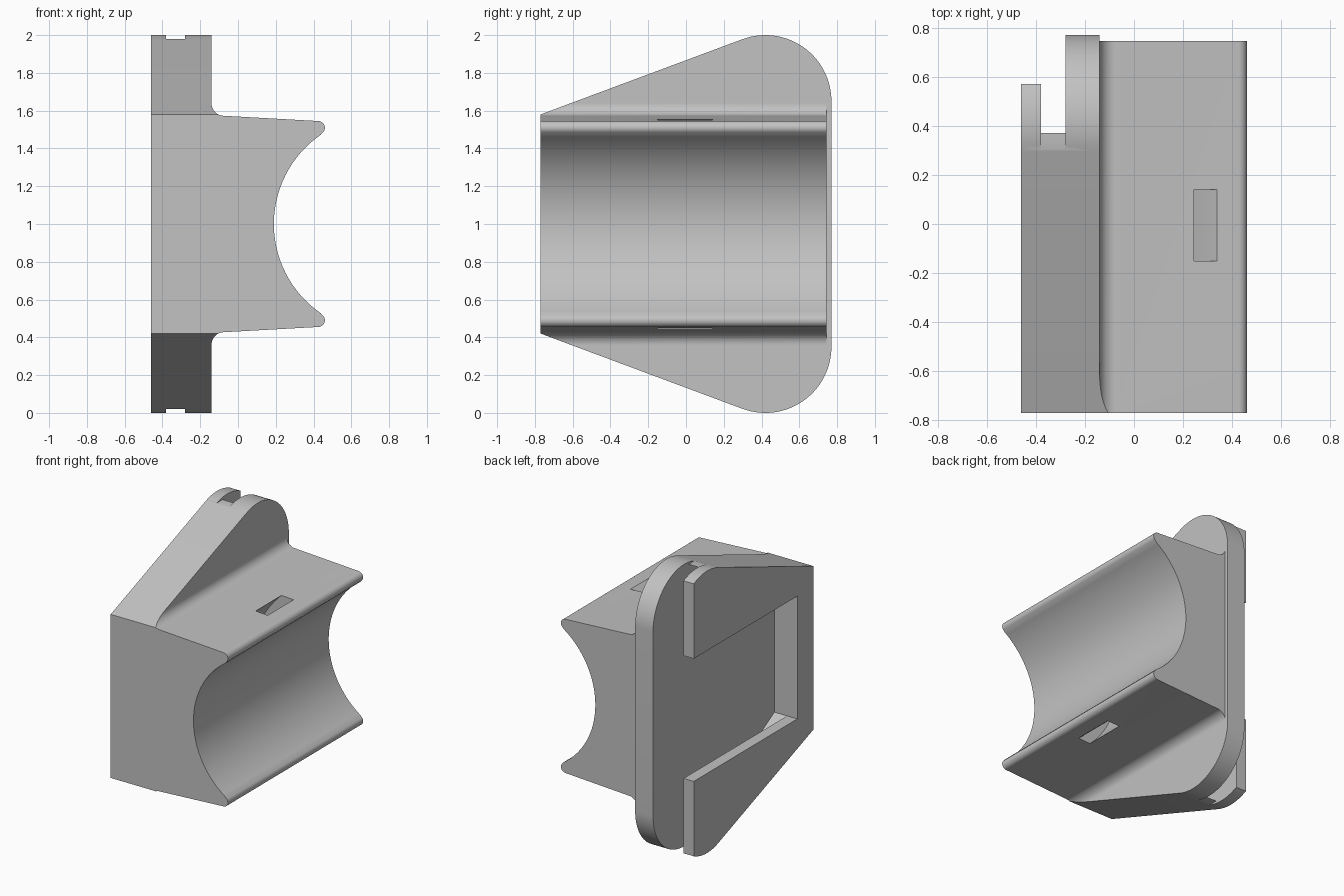
import bpy, bmesh
from math import sin, cos, radians, atan2, pi
from mathutils import Vector

cube = bpy.data.objects.get("Cube")
if cube:
    bpy.data.objects.remove(cube)

grey = bpy.data.materials.new("plain_grey")
grey.use_nodes = True
grey.diffuse_color = (0.54, 0.54, 0.54, 1)
grey.node_tree.nodes["Principled BSDF"].inputs["Base Color"].default_value = (0.54, 0.54, 0.54, 1)


def prism(name, profile, axis, lo, hi):
    """Extrude a 2D profile: (y, z) along x, or (x, z) along y."""
    def place(p, d):
        return (d, p[0], p[1]) if axis == 'x' else (p[0], d, p[1])
    bm = bmesh.new()
    face = bm.faces.new([bm.verts.new(place(p, lo)) for p in profile])
    ext = bmesh.ops.extrude_face_region(bm, geom=[face])
    shift = Vector(place((0, 0), hi - lo))
    bmesh.ops.translate(bm, vec=shift,
                        verts=[v for v in ext["geom"] if isinstance(v, bmesh.types.BMVert)])
    bmesh.ops.recalc_face_normals(bm, faces=bm.faces)
    mesh = bpy.data.meshes.new(name)
    bm.to_mesh(mesh)
    bm.free()
    mesh.materials.append(grey)
    ob = bpy.data.objects.new(name, mesh)
    bpy.context.collection.objects.link(ob)
    return ob


def arc(cx, cz, r, a, b, n=16):
    angles = [radians(a + (b - a) * i / n) for i in range(n + 1)]
    return [(cx + r * cos(t), cz + r * sin(t)) for t in angles]


def mirrored(half):
    """Complete a profile whose upper half is given, mirrored about z = 1."""
    return half + [(p, 2 - z) for p, z in reversed(half)]


def activate(ob):
    bpy.ops.object.select_all(action='DESELECT')
    ob.select_set(True)
    bpy.context.view_layer.objects.active = ob


def cut(ob, cutter, operation='DIFFERENCE'):
    cutter.hide_render = True
    mod = ob.modifiers.new("cut", 'BOOLEAN')
    mod.operation = operation
    mod.solver = 'EXACT'
    mod.object = cutter
    activate(ob)
    bpy.ops.object.modifier_apply(modifier=mod.name)
    bpy.data.objects.remove(cutter)


def box(y0, y1, z0, z1):
    return [(y0, z0), (y1, z0), (y1, z1), (y0, z1)]


# Mounting plate with tapered front and rounded back corners
outline = mirrored([(-0.77, 1.58)] + arc(0.42, 1.65, 0.35, 110.5, 0, 28))
plate = prism("mounting_plate", outline, 'x', -0.46, -0.14)

# Slide-in slot: open window, shortened lip, and undercut behind the lip
cut(plate, prism("window_cutter", box(-0.59, 1, 0.565, 1.435), 'x', -0.6, -0.28))
cut(plate, prism("lip_cutter", box(0.57, 1, -0.2, 2.2), 'x', -0.6, -0.28))
undercut = mirrored([(-0.59, 1.435), (0.37, 1.98), (0.30, 1.98), (0.30, 2.2), (1, 2.2)])
cut(plate, prism("undercut_cutter", undercut, 'x', -0.38, -0.28))

# Cradle: filleted flare, rounded tips and a concave seat
seat_x, seat_r = 0.763, 0.573
tip = (0.425, 1.51)
inward = 180 + 180 / pi * atan2(1 - tip[1], tip[0] - seat_x) + 180
seat_angle = 180 / pi * atan2(0.472, -0.325)
half = [(-0.14, 1.638)]
half += arc(-0.075, 1.638, 0.065, 180, 267, 12)
half += arc(tip[0], tip[1], 0.035, 87, -52, 14)
half += arc(seat_x, 1, seat_r, seat_angle, 179, 30)
cradle = prism("cradle", mirrored(half[1:]), 'y', -0.77, 0.745)
cut(cradle, prism("outline_cutter", outline, 'x', -1, 1), 'INTERSECT')

# Curved strap tunnel running behind the seat
tunnel = arc(seat_x, 1, 0.76, 115, 245, 48) + arc(seat_x, 1, 0.695, 245, 115, 48)
cut(cradle, prism("tunnel_cutter", tunnel, 'y', -0.15, 0.14))

for ob in (plate, cradle):
    activate(ob)
    bpy.ops.object.shade_smooth_by_angle(angle=radians(25))
